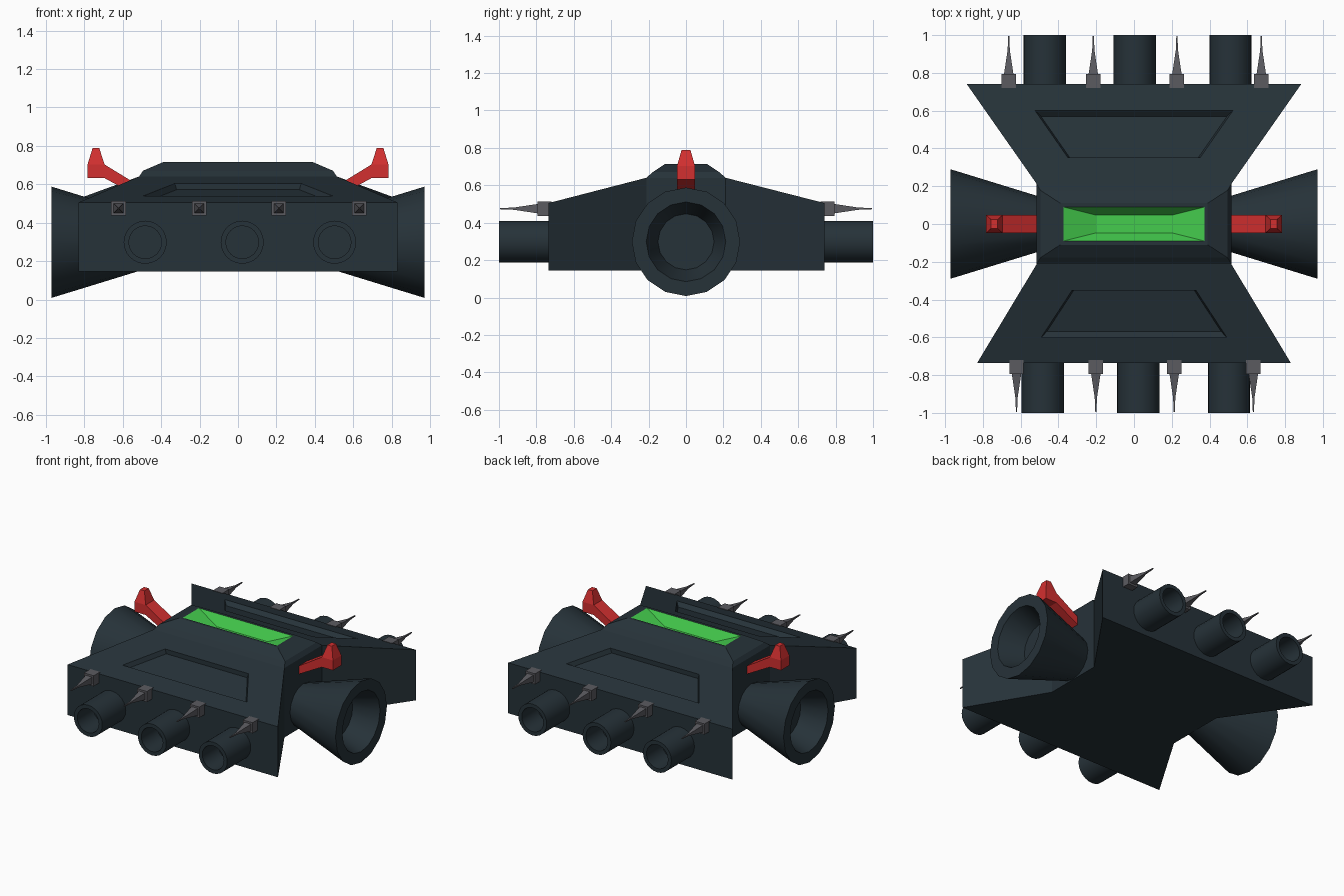
import bpy, bmesh, math
from mathutils import Vector

if "Cube" in bpy.data.objects:
    bpy.data.objects.remove(bpy.data.objects["Cube"])


def material(name, rgb):
    m = bpy.data.materials.new(name)
    m.diffuse_color = (*rgb, 1)
    m.use_nodes = True
    m.node_tree.nodes["Principled BSDF"].inputs["Base Color"].default_value = m.diffuse_color
    return m


SLATE = material("dark_slate", (0.0194, 0.0319, 0.0405))
RED = material("red", (0.651, 0.029, 0.029))
GREEN = material("green", (0.058, 0.604, 0.074))
GREY = material("grey", (0.105, 0.105, 0.118))


def add_ring(bm, pts):
    return [bm.verts.new(p) for p in pts]


def loft(bm, rings, cap_start=True, cap_end=True, mat=0):
    """Skin a series of point loops that all have the same number of points."""
    rows = [add_ring(bm, r) for r in rings]
    n = len(rows[0])
    faces = []
    for a, b in zip(rows, rows[1:]):
        for i in range(n):
            j = (i + 1) % n
            faces.append(bm.faces.new((a[i], a[j], b[j], b[i])))
    if cap_start:
        faces.append(bm.faces.new(rows[0]))
    if cap_end:
        faces.append(bm.faces.new(rows[-1]))
    for f in faces:
        f.material_index = mat
    return faces


def finish(bm, name, mats, smooth=False):
    bmesh.ops.remove_doubles(bm, verts=bm.verts, dist=1e-4)
    bmesh.ops.recalc_face_normals(bm, faces=bm.faces)
    me = bpy.data.meshes.new(name)
    bm.to_mesh(me)
    bm.free()
    for m in mats:
        me.materials.append(m)
    ob = bpy.data.objects.new(name, me)
    bpy.context.collection.objects.link(ob)
    if smooth:
        bpy.ops.object.select_all(action='DESELECT')
        ob.select_set(True)
        bpy.context.view_layer.objects.active = ob
        bpy.ops.object.shade_smooth_by_angle(angle=math.radians(30))
    return ob


def turned(name, origin, axis, profile, sides, mat, smooth=True, phase=0.0):
    """Turn a (radius, distance) profile around an axis; both ends are capped."""
    axis = Vector(axis)
    up = Vector((0, 0, 1))
    side = axis.cross(up)
    rings = []
    for r, t in profile:
        c = Vector(origin) + axis * t
        angles = [phase + 2 * math.pi * i / sides for i in range(sides)]
        rings.append([c + r * (math.cos(a) * up + math.sin(a) * side) for a in angles])
    bm = bmesh.new()
    loft(bm, rings)
    return finish(bm, name, [mat], smooth)


def rect(hx, hy, z):
    return [(-hx, -hy, z), (hx, -hy, z), (hx, hy, z), (-hx, hy, z)]


# Hull: bow-tie plan, sloping wings with sunken panels, raised centre with green pit
ZB, ZE, ZW = 0.145, 0.505, 0.64
WAIST_X, WAIST_Y = 0.515, 0.212
wings = {-1: (0.83, 0.735), 1: (0.885, 0.74)}
bm = bmesh.new()
stations = [(-0.735, 0.83, ZE), (-WAIST_Y, WAIST_X, ZW), (WAIST_Y, WAIST_X, ZW), (0.74, 0.885, ZE)]
faces = loft(bm, [[(-w, y, ZB), (w, y, ZB), (w, y, zt), (-w, y, zt)] for y, w, zt in stations])
tops = [f for f in faces if all(v.co.z > 0.4 for v in f.verts)]
bmesh.ops.delete(bm, geom=tops, context='FACES_ONLY')

for s, (hw, ye) in wings.items():
    def wing_loop(y0, x0, y1, x1, drop=0.0):
        def z(y):
            return ZW - (y - WAIST_Y) * (ZW - ZE) / (ye - WAIST_Y) - drop
        return [(-x0, s * y0, z(y0)), (x0, s * y0, z(y0)), (x1, s * y1, z(y1)), (-x1, s * y1, z(y1))]
    k = hw / 0.845
    loft(bm, [wing_loop(WAIST_Y, WAIST_X, ye, hw),
              wing_loop(0.352, 0.335 * k, 0.60, 0.50 * k),
              wing_loop(0.352, 0.325 * k, 0.57, 0.47 * k, 0.032)], cap_start=False)

loft(bm, [rect(WAIST_X, WAIST_Y, ZW), rect(0.495, 0.178, 0.67), rect(0.39, 0.11, 0.715),
          rect(0.372, 0.09, 0.715)], False, False)
loft(bm, [rect(0.372, 0.09, 0.715), rect(0.2, 0.047, 0.645)], False, True, mat=1)
finish(bm, "hull", [SLATE, GREEN])

# Flared hollow nozzles at both ends
for s, side in ((-1, "left"), (1, "right")):
    turned(f"nozzle_{side}", (0, 0, 0.298), (s, 0, 0),
           [(0.145, 0.50), (0.29, 0.972), (0.213, 0.972), (0.15, 0.80)], 16, SLATE)

# Barrels and spiked guns along the front and back plates
for s, end in ((-1, "front"), (1, "back")):
    k = wings[s][0] / 0.83
    for i, x in enumerate((-0.483, 0.022, 0.503) if s < 0 else (-0.473, 0.004, 0.511)):
        turned(f"barrel_{end}_{i + 1}", (x, 0, 0.298), (0, s, 0),
               [(0.112, 0.70), (0.112, 1.0), (0.085, 1.0), (0.085, 0.82)], 24, SLATE)
    for i, x in enumerate((-0.622, -0.202, 0.213, 0.632)):
        q = math.sqrt(2)
        turned(f"gun_{end}_{i + 1}", (x * k, 0, 0.475), (0, s, 0),
               [(0.038 * q, 0.72), (0.038 * q, 0.793), (0.025 * q, 0.793),
                (0.006 * q, 0.92), (0.003 * q, 0.995)],
               4, GREY, smooth=False, phase=math.pi / 4)

# Red hooked fins: sloping arm, upright block and tapered tip
for s, side in ((-1, "left"), (1, "right")):
    sections = [((0.48, 0.515), (0.48, 0.571), 0.048),
                ((0.695, 0.632), (0.695, 0.703), 0.048)]
    arm = [[(s * a[0], -h, a[1]), (s * a[0], h, a[1]), (s * b[0], h, b[1]), (s * b[0], -h, b[1])]
           for a, b, h in sections]
    tip = [[(s * x0, -h, z), (s * x1, -h, z), (s * x1, h, z), (s * x0, h, z)]
           for x0, x1, h, z in ((0.695, 0.783, 0.048, 0.632),
                                (0.695, 0.783, 0.048, 0.703),
                                (0.722, 0.757, 0.024, 0.788))]
    bm = bmesh.new()
    loft(bm, arm, cap_end=False)
    tip_faces = loft(bm, tip)
    # open the tip block where the arm joins it
    joint = [f for f in tip_faces if all(abs(abs(v.co.x) - 0.695) < 1e-4 for v in f.verts)]
    bmesh.ops.delete(bm, geom=joint, context='FACES_ONLY')
    finish(bm, f"fin_{side}", [RED])
